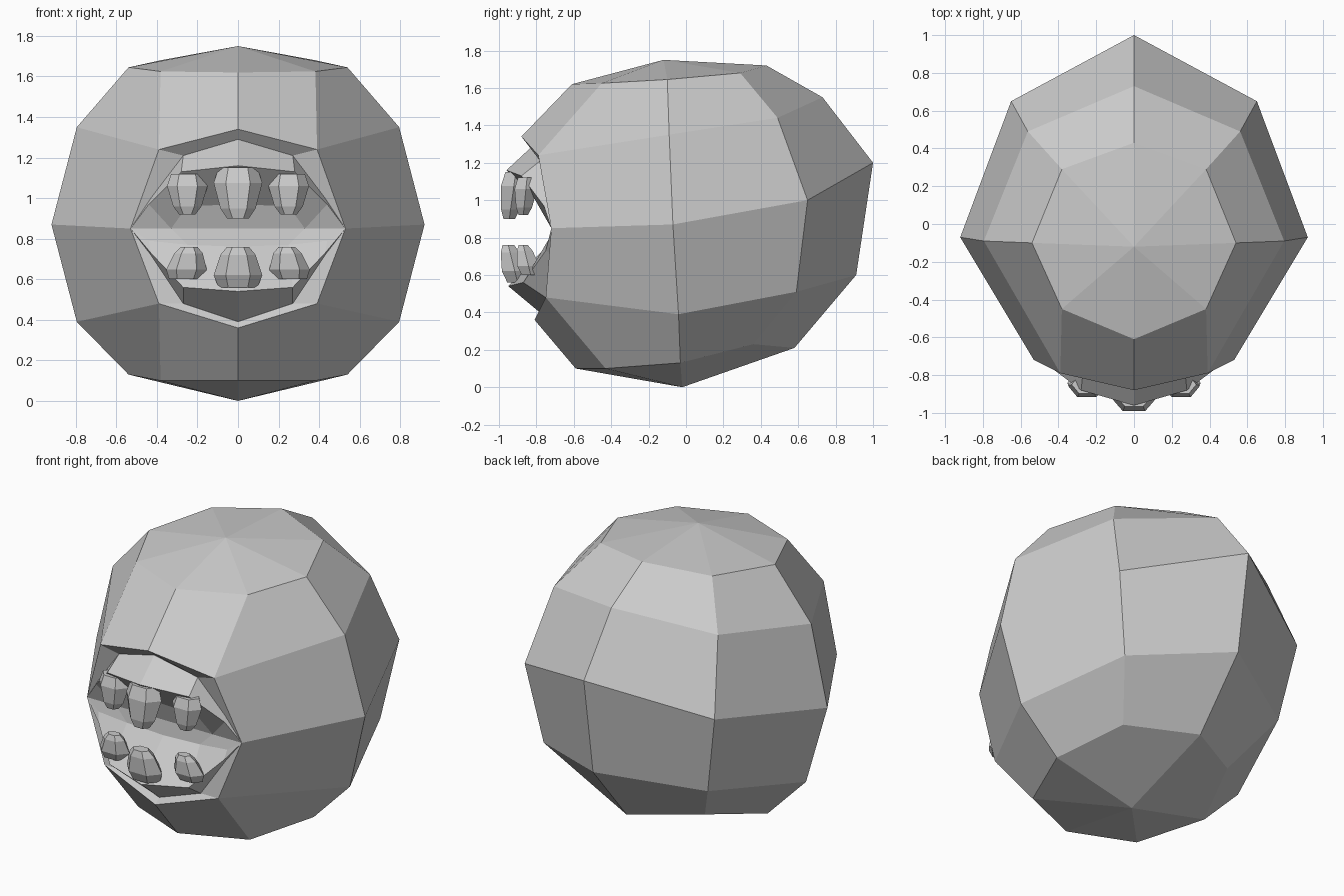
import bpy
import bmesh
import math
from mathutils import Vector

if "Cube" in bpy.data.objects:
    bpy.data.objects.remove(bpy.data.objects["Cube"], do_unlink=True)

grey = bpy.data.materials.new("stone_grey")
grey.use_nodes = True
grey.diffuse_color = (0.6, 0.6, 0.6, 1)
grey.node_tree.nodes["Principled BSDF"].inputs["Base Color"].default_value = (0.6, 0.6, 0.6, 1)


def finish(bm, name):
    """Weld, orient and store a flat shaded mesh object."""
    bmesh.ops.remove_doubles(bm, verts=bm.verts, dist=0.0005)
    bmesh.ops.recalc_face_normals(bm, faces=bm.faces)
    mesh = bpy.data.meshes.new(name)
    bm.to_mesh(mesh)
    bm.free()
    mesh.materials.append(grey)
    obj = bpy.data.objects.new(name, mesh)
    bpy.context.collection.objects.link(obj)
    return obj


def face(bm, *points):
    """Add a face on the left half and its twin on the right half."""
    unique = list(dict.fromkeys(points))
    if len(unique) < 3:
        return
    for side in (1, -1):
        bm.faces.new([bm.verts.new((side * x, y, z)) for x, y, z in unique])


def loft(bm, row_a, row_b, start=0):
    for i in range(start, len(row_a) - 1):
        face(bm, row_a[i], row_a[i + 1], row_b[i + 1], row_b[i])


# Head: rings of eight sides, each half ring running front to back as (y, z)
half_widths = (0.54, 0.795, 0.92, 0.795, 0.54)
side_profiles = (
    ((-.61, 1.62), (-.45, 1.625), (-.1, 1.645), (.29, 1.68), (.43, 1.72)),
    ((-.88, 1.34), (-.79, 1.24), (-.09, 1.35), (.49, 1.44), (.73, 1.55)),
    ((-.72, .85), (-.72, .85), (-.07, .87), (.65, 1.0), (1.0, 1.2)),
    ((-.81, .36), (-.75, .48), (-.04, .39), (.59, .51), (.91, .6)),
    ((-.59, .1), (-.43, .1), (-.03, .13), (.36, .23), (.58, .21)),
)
mouth_widths = {1: 0.39, 2: 0.53, 3: 0.39}
rings = []
for r, (width, profile) in enumerate(zip(half_widths, side_profiles)):
    ring = [(round(width * math.sin(k * math.pi / 4), 4), y, z)
            for k, (y, z) in enumerate(profile)]
    if r in mouth_widths:
        ring[1] = (mouth_widths[r],) + ring[1][1:]
    rings.append(ring)
rows = [[(0, -.12, 1.75)] * 5] + rings + [[(0, -.02, 0)] * 5]

bm = bmesh.new()
for r in range(len(rows) - 1):
    loft(bm, rows[r], rows[r + 1], start=1 if r in (2, 3) else 0)

# Mouth: centre line, corners and the rims around the lips
centre, corner = rings[2][0], rings[2][1]
upper_rim = [(0, -.82, 1.29), (.27, -.78, 1.21), (.43, -.74, 1.0)]
lower_rim = [(0, -.77, .39), (.27, -.75, .48), (.43, -.73, .72)]
loft(bm, rings[1][:2] + [corner], upper_rim)
loft(bm, rings[3][:2] + [corner], lower_rim)

# Upper lip: sloping top, overhanging underside and palate
upper_edge = [(0, -.96, 1.16), (.28, -.88, 1.13), (.44, -.76, .97)]
palate_end = (.33, -.72, .85)
palate = [(0, -.76, .97), (.25, -.76, .96), palate_end]
loft(bm, upper_rim, upper_edge)
loft(bm, upper_edge, palate)
face(bm, corner, upper_rim[2], upper_edge[2])
face(bm, corner, upper_edge[2], palate_end)
face(bm, palate[0], palate[1], palate_end, centre)

# Lower lip: outer wall, upward facing tray and its back edge
lower_edge = [(0, -.95, .54), (.27, -.87, .56), (.43, -.75, .73)]
tray_end = (.44, -.735, .79)
tray_back = [(0, -.73, .76), (.25, -.73, .77), tray_end]
loft(bm, lower_rim, lower_edge)
loft(bm, lower_edge, tray_back)
face(bm, corner, lower_rim[2], lower_edge[2])
face(bm, corner, lower_edge[2], tray_end)
face(bm, centre, palate_end, tray_back[1], tray_back[0])
face(bm, palate_end, corner, tray_end, tray_back[1])
finish(bm, "head")


def tooth(name, base, tip, radius, depth, taper):
    """Blunt six sided tooth from base to tip, bulging near its base."""
    bm = bmesh.new()
    base, tip = Vector(base), Vector(tip)
    loops = []
    for t, scale in ((0, .8), (.3, 1), (.8, (1 + taper) / 2), (1, taper)):
        c = base.lerp(tip, t)
        loops.append([bm.verts.new((c.x + radius * scale * math.cos(a),
                                    c.y + depth * scale * math.sin(a), c.z))
                      for a in (k * math.pi / 3 for k in range(6))])
    for low, high in zip(loops, loops[1:]):
        for k in range(6):
            n = (k + 1) % 6
            bm.faces.new((low[k], low[n], high[n], high[k]))
    bm.faces.new(loops[0])
    bm.faces.new(loops[-1])
    finish(bm, name)


# Teeth: a large middle one and a smaller pair in each jaw
tooth("upper_middle_tooth", (0, -.91, 1.15), (0, -.945, .9), .12, .08, .45)
tooth("lower_middle_tooth", (0, -.9, .56), (0, -.95, .76), .12, .08, .45)
for label, s in (("left", 1), ("right", -1)):
    tooth("upper_" + label + "_tooth", (s * .25, -.85, 1.12), (s * .25, -.87, .92), .1, .07, .4)
    tooth("lower_" + label + "_tooth", (s * .26, -.83, .6), (s * .24, -.87, .76), .1, .07, .4)
